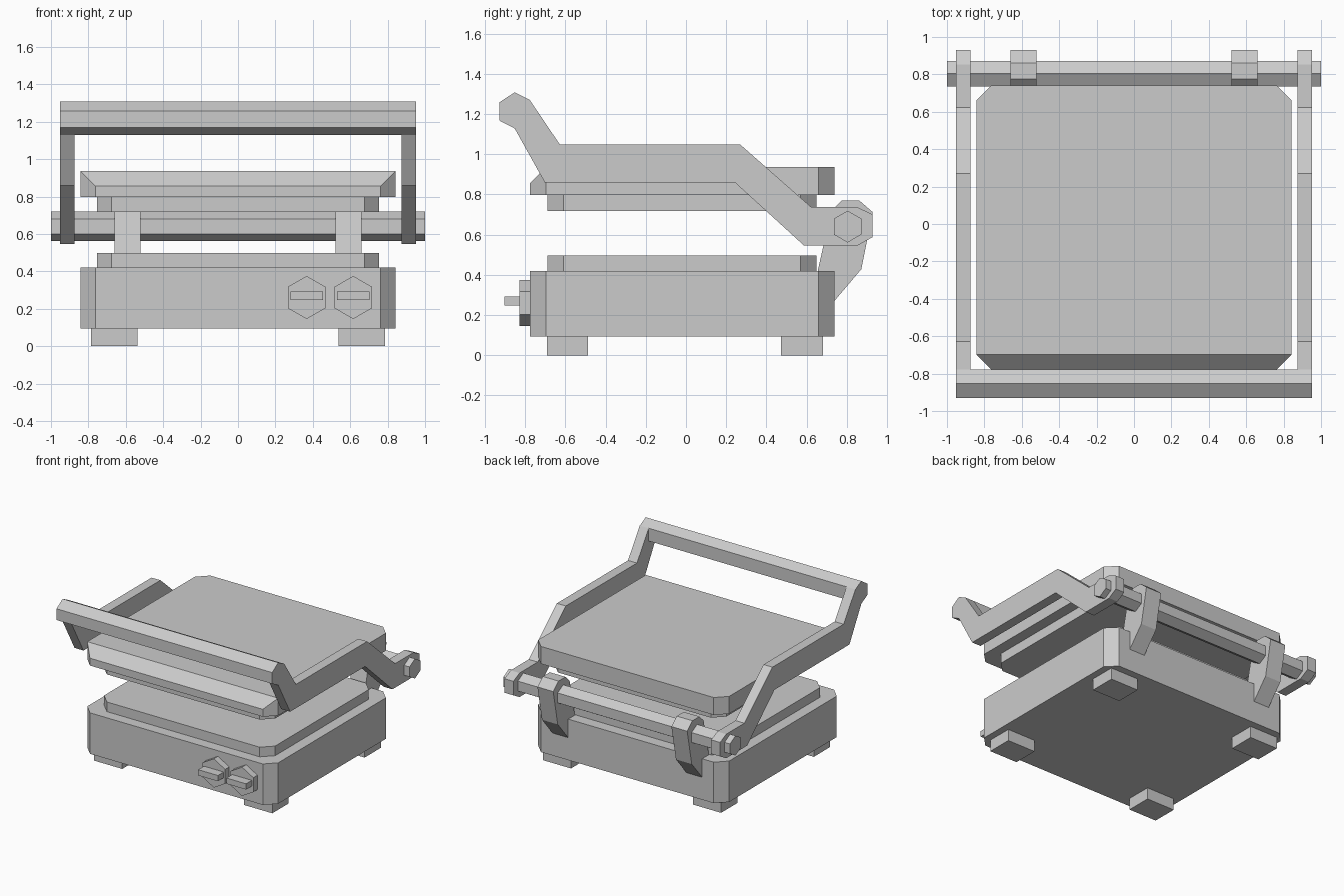
import bpy, bmesh
from math import sin, cos, pi
from mathutils import Vector

cube = bpy.data.objects.get("Cube")
if cube:
    bpy.data.objects.remove(cube, do_unlink=True)

grey = bpy.data.materials.new("light grey")
grey.use_nodes = True
grey.diffuse_color = (0.6, 0.6, 0.6, 1)
grey.node_tree.nodes["Principled BSDF"].inputs["Base Color"].default_value = (0.6, 0.6, 0.6, 1)


def prism(name, outline, axis, start, end, cut=None):
    """Extrude a flat outline along one axis; optionally trim it with a plane."""
    place = {"x": lambda a, b, t: (t, a, b),
             "y": lambda a, b, t: (a, t, b),
             "z": lambda a, b, t: (a, b, t)}[axis]
    bm = bmesh.new()
    face = bm.faces.new([bm.verts.new(place(a, b, start)) for a, b in outline])
    grown = bmesh.ops.extrude_face_region(bm, geom=[face])["geom"]
    shift = Vector(place(0, 0, end - start))
    bmesh.ops.translate(bm, vec=shift, verts=[v for v in grown if isinstance(v, bmesh.types.BMVert)])
    if cut:
        point, normal = cut
        geom = bm.verts[:] + bm.edges[:] + bm.faces[:]
        bmesh.ops.bisect_plane(bm, geom=geom, plane_co=point, plane_no=normal, clear_outer=True)
        rim = [e for e in bm.edges if e.is_boundary]
        bmesh.ops.holes_fill(bm, edges=rim)
    bmesh.ops.recalc_face_normals(bm, faces=bm.faces[:])
    mesh = bpy.data.meshes.new(name)
    bm.to_mesh(mesh)
    bm.free()
    mesh.materials.append(grey)
    obj = bpy.data.objects.new(name, mesh)
    bpy.context.collection.objects.link(obj)
    return obj


def rect(a0, a1, b0, b1):
    return [(a0, b0), (a1, b0), (a1, b1), (a0, b1)]


def clipped(half, y0, y1, c=0.08):
    """Rectangle with its four corners cut off."""
    h = half - c
    return [(-h, y0), (h, y0), (half, y0 + c), (half, y1 - c),
            (h, y1), (-h, y1), (-half, y1 - c), (-half, y0 + c)]


def hexagon(a, b, r):
    """Hexagon with a corner pointing up."""
    return [(a + r * sin(k * pi / 3), b + r * cos(k * pi / 3)) for k in range(6)]


# Body, lid and the two grill plates
body = clipped(0.843, -0.777, 0.74)
plate = clipped(0.755, -0.69, 0.65)
prism("base", body, "z", 0.093, 0.42)
prism("lower_plate", plate, "z", 0.42, 0.497)
prism("upper_plate", plate, "z", 0.717, 0.797)
prism("lid", body, "z", 0.797, 0.936, cut=((0, -0.777, 0.856), (0, -1, 1)))

# Control knobs
for label, x in (("left", 0.616), ("right", 0.367)):
    z = 0.26
    prism(label + "_knob", hexagon(x, z, 0.115), "y", -0.829, -0.777)
    prism(label + "_knob_grip", rect(x - 0.087, x + 0.087, 0.247, 0.293), "y", -0.902, -0.829)

# Feet, hinge brackets and lever arms on both sides
arm = [(-0.929, 1.258), (-0.852, 1.308), (-0.777, 1.27), (-0.628, 1.049),
       (0.269, 1.049), (0.623, 0.737), (0.852, 0.737), (0.929, 0.7),
       (0.929, 0.588), (0.852, 0.545), (0.588, 0.545), (0.244, 0.859),
       (-0.702, 0.859), (-0.852, 1.128), (-0.929, 1.168)]
bracket = [(0.774, 0.77), (0.862, 0.77), (0.929, 0.712), (0.872, 0.428),
           (0.69, 0.213), (0.64, 0.35), (0.722, 0.718)]
for label, s in (("left", 1), ("right", -1)):
    prism(label + "_front_foot", rect(s * 0.538, s * 0.787, -0.692, -0.488), "z", 0, 0.093)
    prism(label + "_back_foot", rect(s * 0.538, s * 0.787, 0.473, 0.682), "z", 0, 0.093)
    prism(label + "_hinge_bracket", bracket, "x", s * 0.522, s * 0.661)
    prism(label + "_lever_arm", arm, "x", s * 0.873, s * 0.952)

# Handle bar joining the arms, and the hinge rod
bar = arm[:3] + [(-0.777, 1.168)] + arm[-2:]
prism("handle_bar", bar, "x", -0.873, 0.873)
prism("hinge_rod", hexagon(0.804, 0.64, 0.079), "x", -1, 1)
